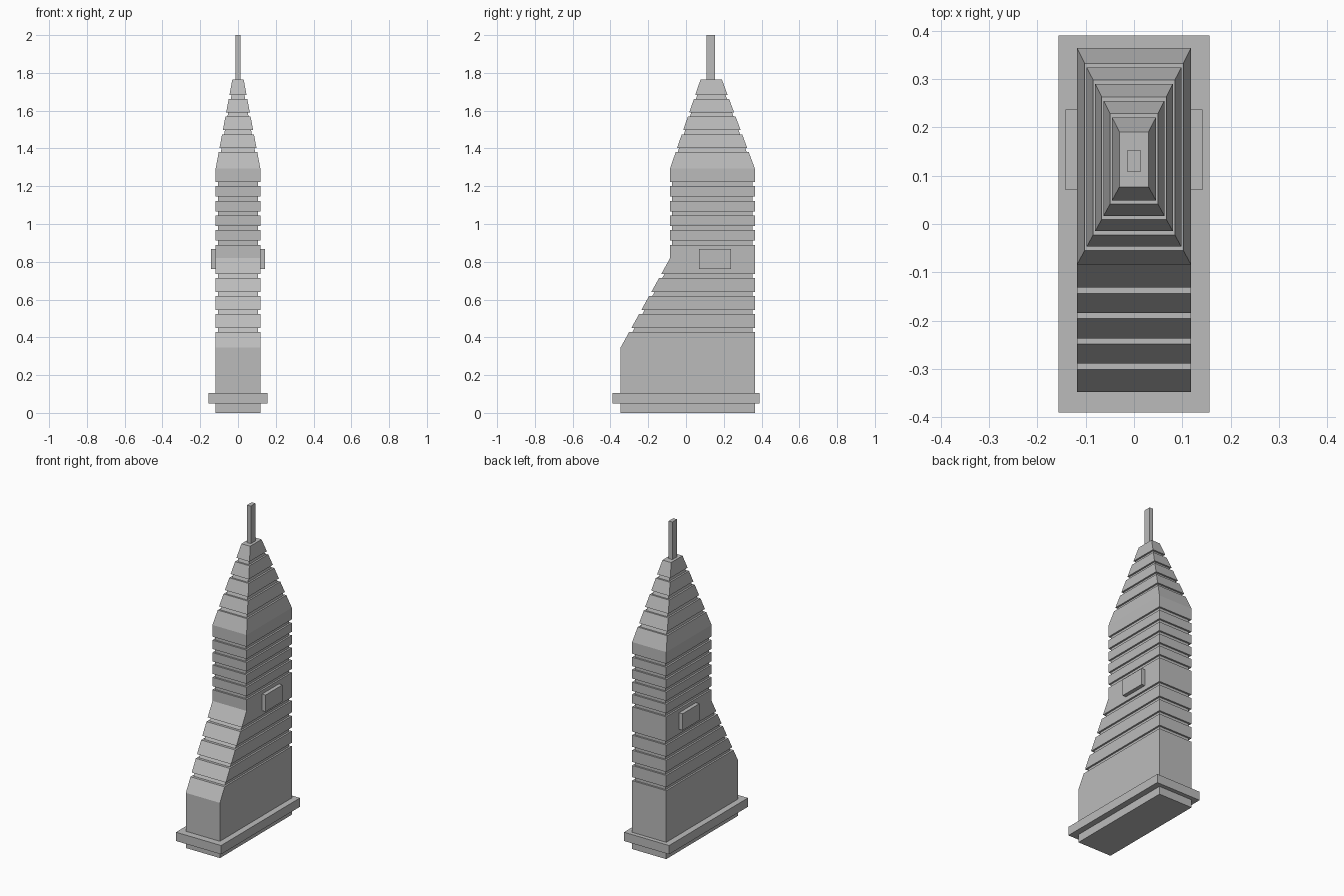
import bpy
import bmesh

cube = bpy.data.objects.get("Cube")
if cube:
    bpy.data.objects.remove(cube, do_unlink=True)

grey = bpy.data.materials.new("concrete grey")
grey.use_nodes = True
tone = (0.5, 0.5, 0.5, 1)
grey.diffuse_color = tone
grey.node_tree.nodes["Principled BSDF"].inputs["Base Color"].default_value = tone


def finish(name, bm):
    bmesh.ops.recalc_face_normals(bm, faces=bm.faces)
    mesh = bpy.data.meshes.new(name)
    bm.to_mesh(mesh)
    bm.free()
    mesh.materials.append(grey)
    obj = bpy.data.objects.new(name, mesh)
    bpy.context.collection.objects.link(obj)
    return obj


def loft(name, sections):
    """Skin a stack of rectangles given as (z, half width, front y, back y)."""
    bm = bmesh.new()
    rings = []
    for z, w, front, back in sections:
        corners = ((-w, front), (w, front), (w, back), (-w, back))
        rings.append([bm.verts.new((x, y, z)) for x, y in corners])
    for low, high in zip(rings, rings[1:]):
        for i in range(4):
            j = (i + 1) % 4
            bm.faces.new((low[i], low[j], high[j], high[i]))
    bm.faces.new(rings[0][::-1])
    bm.faces.new(rings[-1])
    return finish(name, bm)


def box(name, x, y, z):
    bm = bmesh.new()
    bmesh.ops.create_cube(bm, size=1)
    for v in bm.verts:
        v.co = [r[0] if c < 0 else r[1] for c, r in zip(v.co, (x, y, z))]
    return finish(name, bm)


# Outline of the tower: foot, top of base, top of front slope, shoulder, peak
outline = [
    (0, 0.118, -0.347, 0.364),
    (0.345, 0.118, -0.347, 0.364),
    (0.82, 0.118, -0.084, 0.364),
    (1.295, 0.118, -0.084, 0.364),
    (1.765, 0.03, 0.077, 0.19),
]


def section(z):
    for a, b in zip(outline, outline[1:]):
        if z <= b[0]:
            t = (z - a[0]) / (b[0] - a[0])
            return tuple(p + (q - p) * t for p, q in zip(a, b))


def inset(s, front_depth):
    z, w, front, back = s
    return (z, w - 0.011, front + front_depth, back - 0.011)


# Recessed grooves: (first height, spacing, count, front depth)
groove_rows = [
    (0.428, 0.095, 4, 0.017),
    (0.89, 0.0775, 5, 0.011),
    (1.381, 0.0935, 4, 0.011),
]
levels = [(s[0], [s]) for s in outline]
for start, step, count, depth in groove_rows:
    for i in range(count):
        low = section(start + i * step)
        high = section(start + i * step + 0.022)
        levels.append((low[0], [low, inset(low, depth),
                                inset(high, depth), high]))
levels.sort(key=lambda level: level[0])
loft("tower_body", [s for _, group in levels for s in group])

# Ledge round the foot, mast on the peak and a box on each side
box("base_ledge", (-0.156, 0.156), (-0.39, 0.39), (0.05, 0.105))
box("mast", (-0.013, 0.013), (0.108, 0.153), (1.76, 2.0))
for side, x in (("right", (-0.142, -0.11)), ("left", (0.11, 0.142))):
    box(side + "_side_box", x, (0.07, 0.237), (0.763, 0.867))
